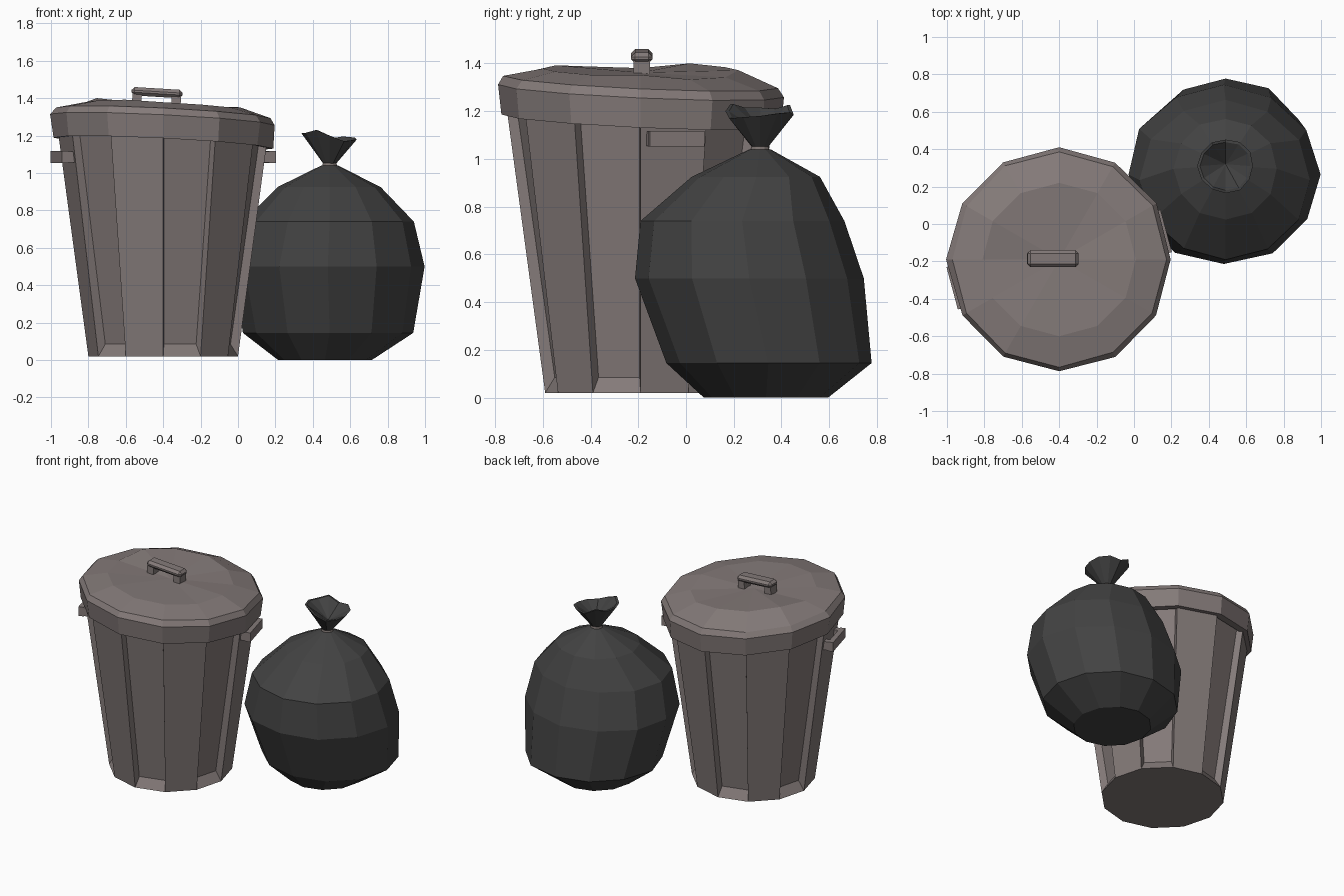
import bpy, bmesh, random
from math import sin, cos, radians, pi
from mathutils import Matrix, Vector

if "Cube" in bpy.data.objects:
    bpy.data.objects.remove(bpy.data.objects["Cube"])

random.seed(4)
N = 12


def material(name, color):
    m = bpy.data.materials.new(name)
    m.diffuse_color = (*color, 1)
    m.use_nodes = True
    m.node_tree.nodes["Principled BSDF"].inputs["Base Color"].default_value = m.diffuse_color
    return m


METAL = material("dull_metal", (0.23, 0.195, 0.19))
PLASTIC = material("black_plastic", (0.055, 0.055, 0.055))
TIE = material("tie", (0.2, 0.17, 0.16))


def finish(name, bm, mat):
    bmesh.ops.recalc_face_normals(bm, faces=bm.faces)
    me = bpy.data.meshes.new(name)
    bm.to_mesh(me)
    bm.free()
    me.materials.append(mat)
    ob = bpy.data.objects.new(name, me)
    bpy.context.collection.objects.link(ob)
    return ob


def ring(cx, cy, rx, ry, z, jitter=0.0):
    """One horizontal loop of N points."""
    pts = []
    for k in range(N):
        a = 2 * pi * k / N
        s = 1 + random.uniform(-jitter, jitter)
        pts.append(Vector((cx + rx * s * cos(a), cy + ry * s * sin(a), z)))
    return pts


def loft(rings, start=None, end=None):
    """Bridge loops; start/end: 'cap', an apex point, or None for open."""
    bm = bmesh.new()
    loops = [[bm.verts.new(p) for p in r] for r in rings]
    sides = []
    for a, b in zip(loops, loops[1:]):
        for k in range(N):
            j = (k + 1) % N
            sides.append(bm.faces.new((a[k], a[j], b[j], b[k])))
    for loop, cap in ((loops[0], start), (loops[-1], end)):
        if cap == 'cap':
            bm.faces.new(loop)
        elif cap is not None:
            tip = bm.verts.new(cap)
            for k in range(N):
                bm.faces.new((loop[k], loop[(k + 1) % N], tip))
    return bm, sides


def add_box(bm, size, mat, bevel=0.0):
    part = bmesh.new()
    bmesh.ops.create_cube(part, size=1, matrix=Matrix.Diagonal((*size, 1)))
    if bevel:
        bmesh.ops.bevel(part, geom=part.edges[:], offset=bevel, segments=1, affect='EDGES')
    part.transform(mat)
    tmp = bpy.data.meshes.new("tmp")
    part.to_mesh(tmp)
    part.free()
    bm.from_mesh(tmp)
    bpy.data.meshes.remove(tmp)


# Can body: tapered 12-sided tub with every other panel pressed in
CX, CY = -0.4, -0.19
bm, sides = loft([ring(CX, CY, 0.40, 0.40, 0.02), ring(CX, CY, 0.565, 0.565, 1.24)],
                 start='cap', end='cap')
bmesh.ops.recalc_face_normals(bm, faces=bm.faces)
panels = [f for k, f in enumerate(sides) if k % 2 == 1]
bmesh.ops.inset_individual(bm, faces=panels, thickness=0.015, depth=-0.04, use_even_offset=True)
for f in panels:
    for v in f.verts:
        if v.co.z < 0.5:
            v.co.z += 0.045
finish("can_body", bm, METAL)

# Lid: tilted, slightly dented dome with a deep rim
profile = [(0.53, 1.165), (0.585, 1.16), (0.60, 1.285), (0.575, 1.322), (0.41, 1.36)]
lid_rings = [ring(CX, CY, r, r, z, 0.008 if r > 0.55 else 0) for r, z in profile]
for k, dent in {0: 0.012, 2: 0.008, 3: 0.03, 4: 0.03, 5: 0.032, 8: 0.006}.items():
    lid_rings[-1][k].z += dent
for r in lid_rings:
    for p in r:
        p.z += -0.05 * (p.x - CX) - 0.045 * (p.y - CY)
bm, _ = loft(lid_rings, start=None, end=(CX, CY, 1.362))
finish("lid", bm, METAL)

# Lid handle: bevelled grip on two posts
bm = bmesh.new()
base = Matrix.Translation((-0.435, -0.185, 1.40)) @ Matrix.Rotation(0.06, 4, 'Y')
add_box(bm, (0.275, 0.09, 0.045), base @ Matrix.Translation((0, 0, 0.03)), 0.017)
for s in (-1, 1):
    add_box(bm, (0.05, 0.07, 0.08), base @ Matrix.Translation((s * 0.105, 0, -0.018)))
finish("lid_handle", bm, METAL)

# Side handles: bars on two short posts, on opposite raised panels
for name, deg in (("right_side_handle", 15), ("left_side_handle", 195)):
    bm = bmesh.new()
    base = Matrix.Translation((CX, CY, 1.085)) @ Matrix.Rotation(radians(deg), 4, 'Z')
    add_box(bm, (0.035, 0.235, 0.065), base @ Matrix.Translation((0.575, 0, 0)))
    for s in (-1, 1):
        add_box(bm, (0.07, 0.04, 0.06), base @ Matrix.Translation((0.535, s * 0.095, 0)))
    finish(name, bm, METAL)

# Bag: sagging sack that narrows to a tied neck
sack = [  # cx, cy, rx, ry, z, jitter
    (0.465, 0.335, 0.25, 0.26, 0.0, 0.0),
    (0.49, 0.345, 0.455, 0.435, 0.145, 0.02),
    (0.48, 0.265, 0.515, 0.48, 0.5, 0.015),
    (0.49, 0.235, 0.455, 0.43, 0.74, 0.02),
    (0.49, 0.295, 0.275, 0.27, 0.925, 0.015),
    (0.49, 0.31, 0.045, 0.045, 1.04, 0.0),
]
bm, _ = loft([ring(*s) for s in sack], start='cap', end='cap')
finish("bag", bm, PLASTIC)

# Tie around the neck
bm, _ = loft([ring(0.49, 0.31, r, r, z) for r, z in
              ((0.03, 1.03), (0.04, 1.038), (0.036, 1.055), (0.03, 1.06))], 'cap', 'cap')
finish("bag_tie", bm, TIE)

# Ruffled bag top: flared funnel with a hollow inside
outer = ring(0.49, 0.31, 0.15, 0.145, 1.195, 0.03)
for k, dz in enumerate((-0.015, -0.005, 0.0, -0.01, 0.03, 0.015,
                        0.02, 0.02, 0.035, 0.005, -0.025, -0.02)):
    outer[k].z += dz
inner = [Vector((0.49, 0.31, p.z)) + (p - Vector((0.49, 0.31, p.z))) * 0.9 for p in outer]
bm, _ = loft([ring(0.49, 0.31, 0.03, 0.03, 1.045), outer, inner], 'cap', (0.49, 0.32, 1.11))
finish("bag_top", bm, PLASTIC)
